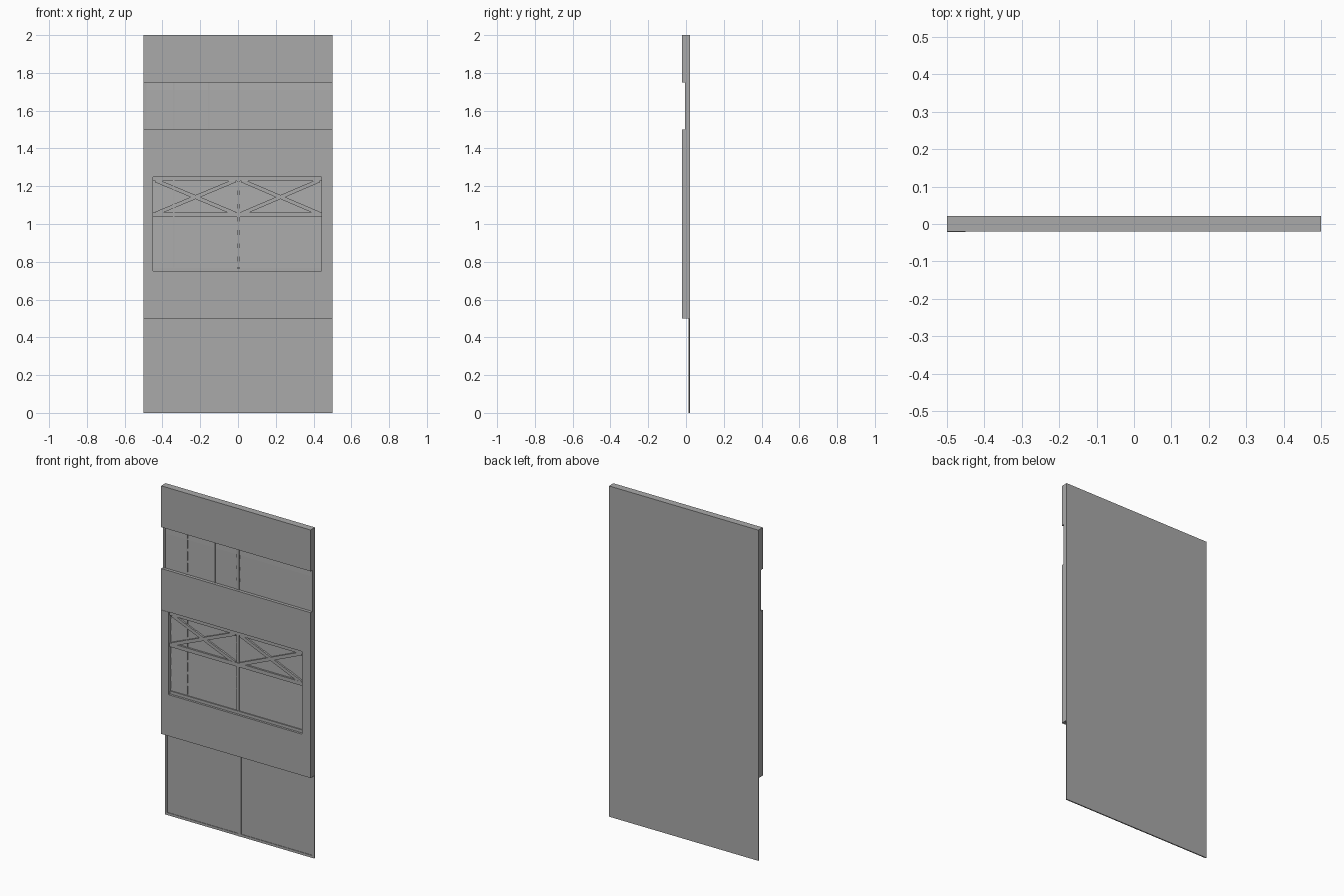
import bpy
import bmesh
import math
from mathutils import Vector

cube = bpy.data.objects.get("Cube")
if cube:
    bpy.data.objects.remove(cube, do_unlink=True)

grey = bpy.data.materials.new("plain grey")
grey.use_nodes = True
grey.diffuse_color = (0.4, 0.4, 0.4, 1)
grey.node_tree.nodes["Principled BSDF"].inputs["Base Color"].default_value = (0.4, 0.4, 0.4, 1)

BACK, FRONT, WALL = 0.022, -0.02, 0.002


def finish(name, bm):
    bmesh.ops.recalc_face_normals(bm, faces=bm.faces)
    mesh = bpy.data.meshes.new(name)
    bm.to_mesh(mesh)
    bm.free()
    mesh.materials.append(grey)
    obj = bpy.data.objects.new(name, mesh)
    bpy.context.scene.collection.objects.link(obj)
    return obj


def prism(bm, outline, shift):
    """Extrude a flat outline along a vector."""
    face = bm.faces.new([bm.verts.new(p) for p in outline])
    moved = bmesh.ops.extrude_face_region(bm, geom=[face])["geom"]
    verts = [v for v in moved if isinstance(v, bmesh.types.BMVert)]
    bmesh.ops.translate(bm, verts=verts, vec=shift)
    bm.faces.ensure_lookup_table()
    if not face.is_valid:
        bm.faces.new([bm.verts[i] for i in range(len(outline))])


def box(name, x0, x1, y0, y1, z0, z1):
    bm = bmesh.new()
    bmesh.ops.create_cube(bm, size=1)
    bmesh.ops.scale(bm, verts=bm.verts, vec=(x1 - x0, y1 - y0, z1 - z0))
    bmesh.ops.translate(bm, verts=bm.verts,
                        vec=((x0 + x1) / 2, (y0 + y1) / 2, (z0 + z1) / 2))
    return finish(name, bm)


def siding(name, x0, x1, z0, z1, pitch=0.07):
    """Overlapping boards, each leaning out at its lower edge."""
    bm = bmesh.new()
    z = z0
    while z < z1 - 0.001:
        top = min(z + pitch, z1)
        prism(bm, [(x0, WALL + 0.002, z), (x0, WALL - 0.003, z),
                   (x0, WALL, top), (x0, WALL + 0.002, top)],
              Vector((x1 - x0, 0, 0)))
        z = top
    return finish(name, bm)


def brace(name, a, b, y, width=0.02):
    """Slanted beam between two points of the facade."""
    a, b = Vector((a[0], y, a[1])), Vector((b[0], y, b[1]))
    along = (b - a).normalized()
    side = Vector((-along.z, 0, along.x)) * width / 2
    bm = bmesh.new()
    prism(bm, [a - side, b - side, b + side, a + side], Vector((0, WALL - y, 0)))
    return finish(name, bm)


# Back sheet and solid bands
box("back_sheet", -0.5, 0.5, 0.018, BACK, 0, 2)
for name, z0, z1 in (("lower_band", 0.5, 0.75), ("middle_band", 1.25, 1.5),
                     ("top_band", 1.75, 2)):
    box(name, -0.5, 0.5, FRONT, 0.018, z0, z1)

# Ground floor frame
for side, x in (("right", -0.5), ("left", 0.485)):
    box(f"ground_{side}_edge", x, x + 0.015, 0.015, 0.018, 0, 0.5)
box("ground_sill", -0.485, 0.485, 0.015, 0.018, 0, 0.015)
box("ground_centre_post", -0.01, 0.01, 0.014, 0.018, 0, 0.5)

# Upper recess
box("upper_wall", -0.5, 0.5, WALL, 0.018, 1.5, 1.75)
siding("upper_right_siding", -0.485, -0.005, 1.5, 1.75)
siding("upper_left_siding", 0.01, 0.49, 1.48 + 0.02, 1.75)
box("upper_edge_post", -0.5, -0.485, -0.005, WALL, 1.5, 1.75)
box("upper_left_edge", 0.487, 0.5, -0.004, WALL, 1.5, 1.75)
box("upper_centre_post", -0.006, 0.011, -0.005, WALL, 1.5, 1.75)
for i, x in enumerate((-0.34, -0.155)):
    box(f"upper_batten_{i + 1}", x - 0.004, x + 0.004, -0.004, WALL, 1.5, 1.75)

# Balcony recess with side posts
box("balcony_wall", -0.5, 0.5, WALL, 0.018, 0.75, 1.25)
siding("balcony_right_siding", -0.45, -0.005, 0.757, 1.25)
siding("balcony_left_siding", 0.01, 0.445, 0.757, 1.25)
box("right_side_post", -0.5, -0.45, -0.022, WALL, 0.75, 1.25)
box("left_side_post", 0.443, 0.5, FRONT, WALL, 0.75, 1.25)
box("balcony_centre_post", -0.005, 0.01, -0.007, WALL, 0.77, 1.23)
box("balcony_batten", -0.344, -0.336, -0.004, WALL, 0.77, 1.23)
box("balcony_sill", -0.45, 0.443, -0.007, WALL, 0.75, 0.768)

# Cross-braced truss
TRUSS = -0.011
box("truss_top_rail", -0.45, 0.443, TRUSS, WALL, 1.228, 1.25)
box("truss_bottom_rail", -0.45, 0.443, TRUSS, WALL, 1.037, 1.06)
for side, x0, x1 in (("right", -0.435, -0.015), ("left", 0.02, 0.43)):
    brace(f"{side}_rising_brace", (x0, 1.055), (x1, 1.23), TRUSS)
    brace(f"{side}_falling_brace", (x0, 1.23), (x1, 1.055), TRUSS + 0.001)
